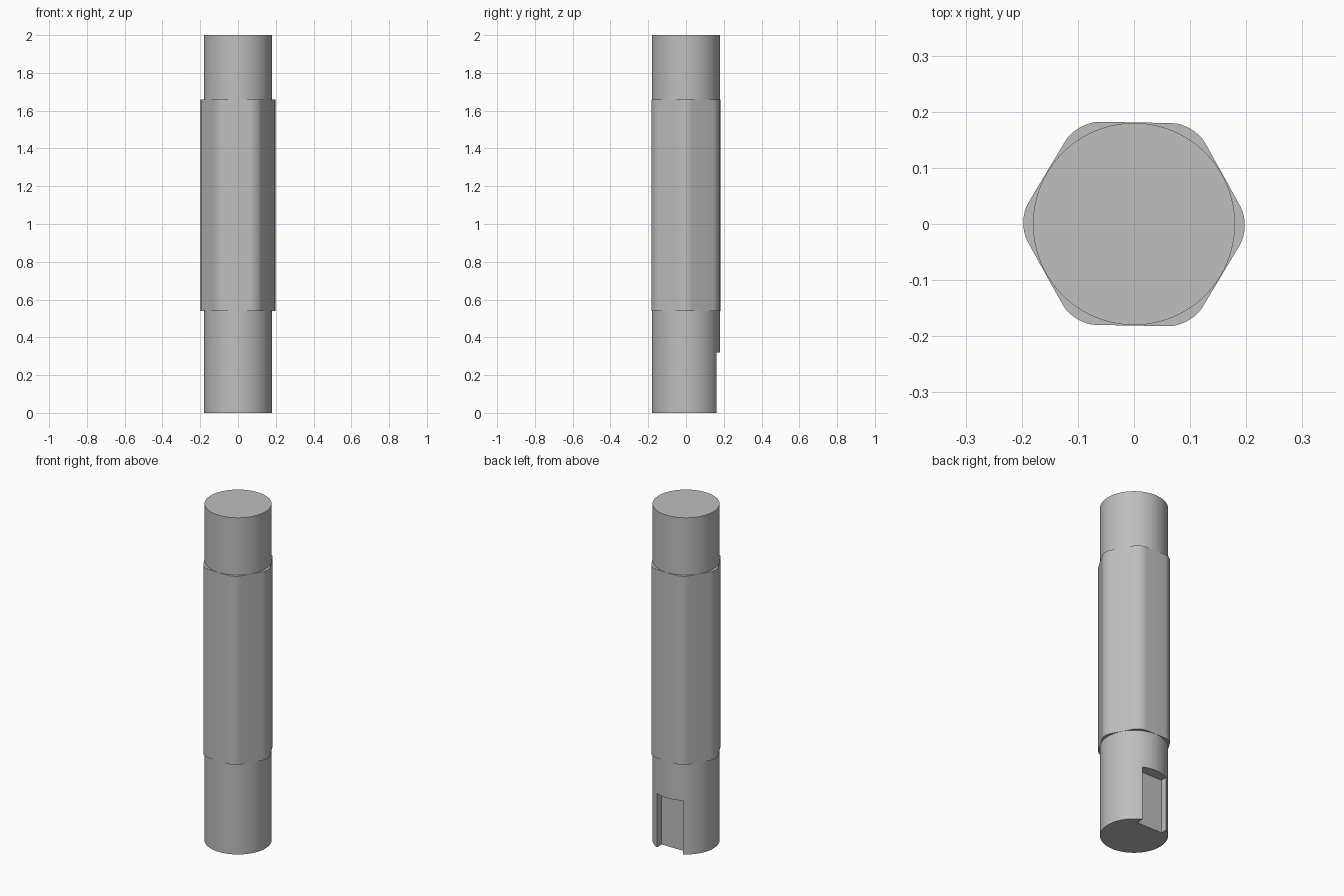
import bpy
import bmesh
import math
from mathutils import Matrix

cube = bpy.data.objects.get("Cube")
if cube:
    bpy.data.objects.remove(cube, do_unlink=True)

RADIUS = 0.18
HEX_FLAT = 0.181            # centre to flat
BODY_LOW, BODY_HIGH, TOP = 0.54, 1.66, 2.0

steel = bpy.data.materials.new("plain grey steel")
steel.use_nodes = True
grey = (0.52, 0.52, 0.52, 1)
steel.diffuse_color = grey
steel.node_tree.nodes["Principled BSDF"].inputs["Base Color"].default_value = grey


def prism(name, sides, radius, low, high, turn=0, round_off=0):
    """Upright prism between two heights, with optional rounded corners."""
    bm = bmesh.new()
    place = Matrix.Translation((0, 0, (low + high) / 2)) @ Matrix.Rotation(turn, 4, "Z")
    bmesh.ops.create_cone(bm, cap_ends=True, segments=sides, radius1=radius,
                          radius2=radius, depth=high - low, matrix=place)
    if round_off:
        upright = [e for e in bm.edges
                   if abs(e.verts[0].co.z - e.verts[1].co.z) > 0.1]
        bmesh.ops.bevel(bm, geom=upright, offset=round_off, segments=8,
                        profile=0.5, affect="EDGES")
    mesh = bpy.data.meshes.new(name)
    bm.to_mesh(mesh)
    bm.free()
    mesh.materials.append(steel)
    obj = bpy.data.objects.new(name, mesh)
    bpy.context.collection.objects.link(obj)
    return obj


def activate(obj):
    bpy.ops.object.select_all(action="DESELECT")
    obj.select_set(True)
    bpy.context.view_layer.objects.active = obj


# Round journals and rounded hexagonal body
lower = prism("lower_journal", 96, RADIUS, 0, BODY_LOW)
upper = prism("upper_journal", 96, RADIUS, BODY_HIGH, TOP)
corner = HEX_FLAT / math.cos(math.pi / 6)
# create_cone starts on an axis; align one corner with x, turned slightly
body = prism("hexagonal_body", 6, corner, BODY_LOW, BODY_HIGH, round_off=0.04)
first = max(body.data.vertices, key=lambda v: v.co.x).co
on_x_axis = first.x > HEX_FLAT + 0.005
body.data.transform(Matrix.Rotation(
    math.radians(-1) + (0 if on_x_axis else math.pi / 6), 4, "Z"))

# Keyway open at the bottom of the lower journal, on the back
bpy.ops.mesh.primitive_cube_add(size=1)
cutter = bpy.context.object
cutter.name = "keyway_cutter"
left, right, floor, back, bottom, roof = -0.09, 0.077, 0.118, 0.3, -0.1, 0.32
cutter.data.transform(
    Matrix.Translation(((left + right) / 2, (floor + back) / 2, (bottom + roof) / 2))
    @ Matrix.Diagonal((right - left, back - floor, roof - bottom, 1)))
cutter.data.materials.append(steel)
activate(lower)
cut = lower.modifiers.new("keyway", "BOOLEAN")
cut.operation = "DIFFERENCE"
cut.solver = "EXACT"
cut.object = cutter
bpy.ops.object.modifier_apply(modifier=cut.name)
bpy.data.objects.remove(cutter, do_unlink=True)

# Smooth round walls, sharp ends
for part in (lower, upper, body):
    activate(part)
    bpy.ops.object.shade_smooth_by_angle(angle=math.radians(25))
